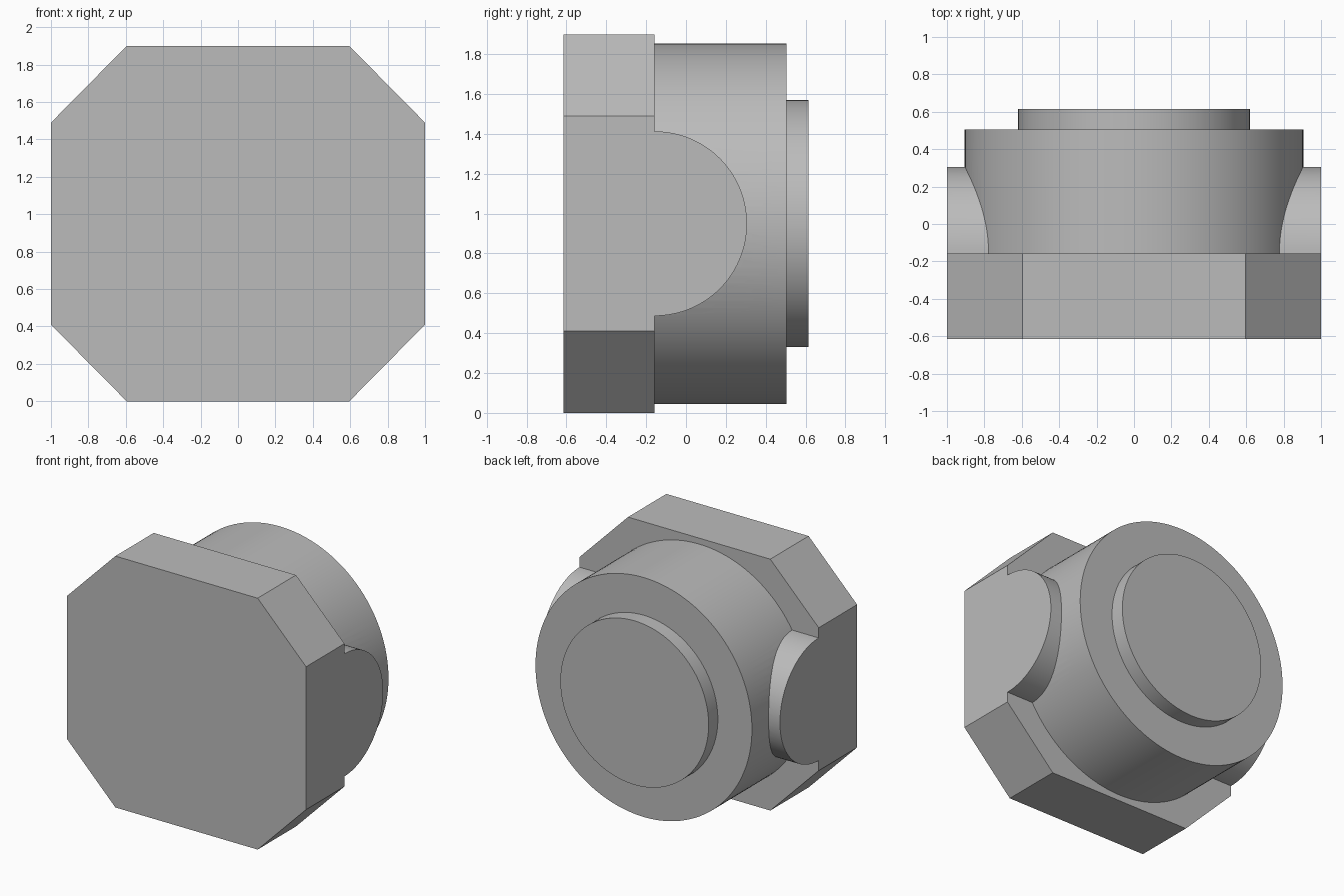
import bpy, bmesh, math
from mathutils import Matrix

if "Cube" in bpy.data.objects:
    bpy.data.objects.remove(bpy.data.objects["Cube"])

MID_Z = 0.95                # height of the common axis
PLATE_FRONT, PLATE_BACK = -0.615, -0.157

grey = bpy.data.materials.new("plain_grey")
grey.use_nodes = True
grey.diffuse_color = (0.5, 0.5, 0.5, 1)
grey.node_tree.nodes["Principled BSDF"].inputs["Base Color"].default_value = (0.5, 0.5, 0.5, 1)


def prism(name, outline, direction):
    """Extrude a closed outline of 3D points along a direction."""
    bm = bmesh.new()
    face = bm.faces.new([bm.verts.new(p) for p in outline])
    grown = bmesh.ops.extrude_face_region(bm, geom=[face])["geom"]
    bmesh.ops.translate(bm, vec=direction,
                        verts=[v for v in grown if isinstance(v, bmesh.types.BMVert)])
    bmesh.ops.recalc_face_normals(bm, faces=bm.faces)
    mesh = bpy.data.meshes.new(name)
    bm.to_mesh(mesh)
    bm.free()
    mesh.materials.append(grey)
    obj = bpy.data.objects.new(name, mesh)
    bpy.context.collection.objects.link(obj)
    return obj


def disc(name, radius, y0, y1, sides=128):
    """Round prism along y on the common axis."""
    ring = [(radius * math.cos(a), y0, MID_Z + radius * math.sin(a))
            for a in (math.tau * i / sides for i in range(sides))]
    return prism(name, ring, (0, y1 - y0, 0))


# Octagonal front plate
corners = [(0.595, 0.95), (1, 0.54), (1, -0.54), (0.595, -0.95)]
corners += [(-x, -z) for x, z in corners]
body = prism("fitting_body", [(x, PLATE_FRONT, MID_Z + z) for x, z in corners],
             (0, PLATE_BACK - PLATE_FRONT, 0))

# Large drum, side ports rounded towards the back, and rear boss
drum = disc("drum", 0.905, -0.4, 0.505)
R = 0.463
arc = [math.pi * i / 64 for i in range(65)]
section = [(-1, PLATE_BACK + R * math.sin(a), MID_Z + R * math.cos(a)) for a in arc]
section += [(-1, -0.4, MID_Z - R), (-1, -0.4, MID_Z + R)]
ports = prism("side_ports", section, (2, 0, 0))
boss = disc("rear_boss", 0.62, 0.3, 0.615)

# Merge everything into one solid
bpy.context.view_layer.objects.active = body
for part in (drum, ports, boss):
    mod = body.modifiers.new("join_" + part.name, 'BOOLEAN')
    mod.operation, mod.solver, mod.object = 'UNION', 'EXACT', part
    bpy.ops.object.modifier_apply(modifier=mod.name)
    bpy.data.objects.remove(part)

# Smooth the round walls, keep the edges sharp
bpy.ops.object.select_all(action='DESELECT')
body.select_set(True)
bpy.ops.object.shade_smooth_by_angle(angle=math.radians(25))
